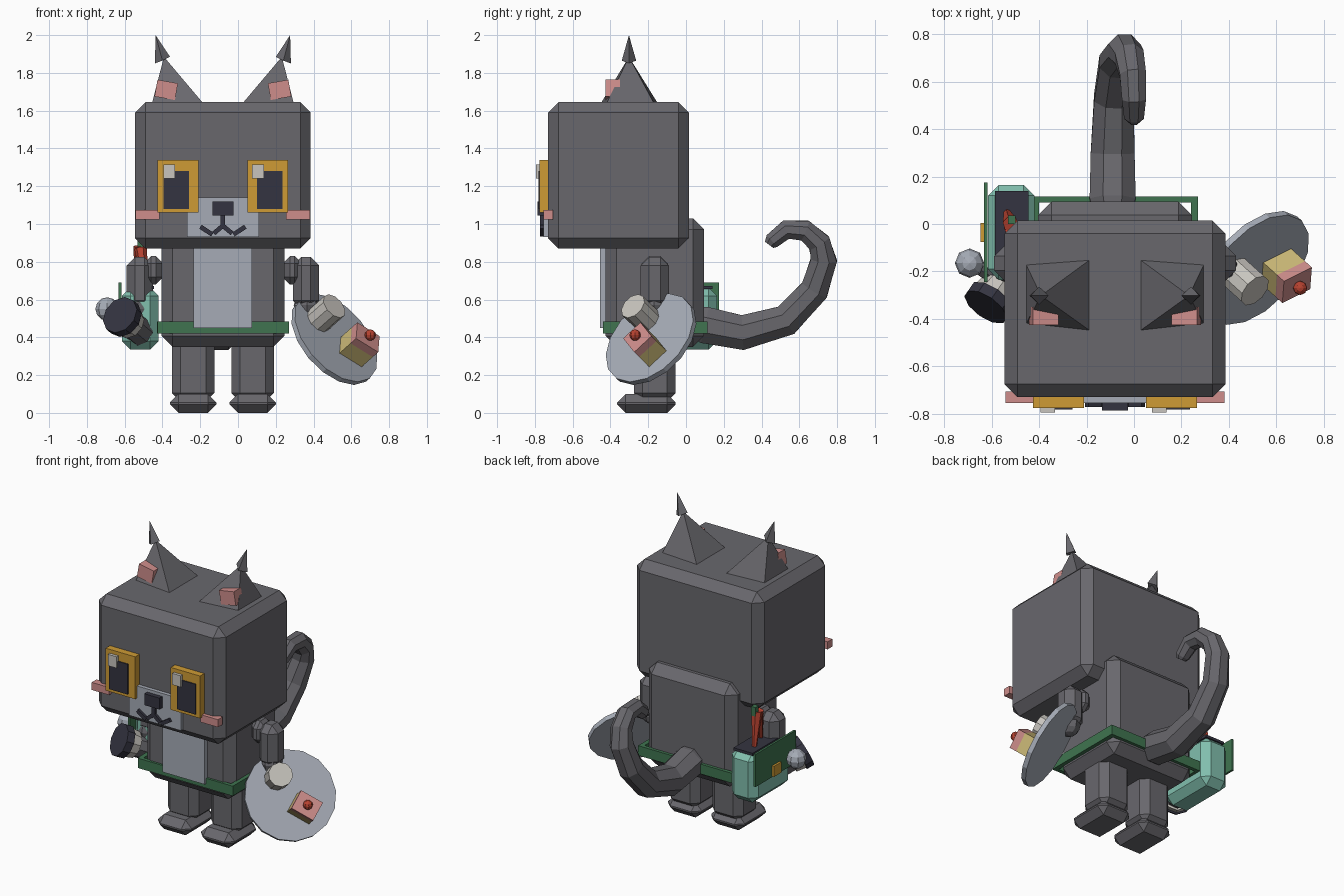
import bpy, bmesh, math
from mathutils import Vector, Matrix

if "Cube" in bpy.data.objects:
    bpy.data.objects.remove(bpy.data.objects["Cube"])

CX = -0.08  # character's centre line


def mat(name, r, g, b):
    m = bpy.data.materials.new(name)
    m.diffuse_color = (r, g, b, 1)
    m.use_nodes = True
    m.node_tree.nodes["Principled BSDF"].inputs["Base Color"].default_value = m.diffuse_color
    return m


GREY = mat("grey fur", .140, .137, .152)
LIGHT = mat("light grey", .38, .41, .47)
YELLOW = mat("amber", .62, .33, .035)
DARK = mat("charcoal", .034, .034, .052)
PINK = mat("pink", .62, .27, .26)
GREEN = mat("belt green", .05, .175, .08)
TEAL = mat("pouch teal", .22, .52, .42)
WHITE = mat("off white", .58, .56, .52)
RED = mat("pepper red", .48, .055, .03)
CREAM = mat("sponge cream", .62, .50, .19)


def finish(name, bm, m, matrix=None):
    bmesh.ops.recalc_face_normals(bm, faces=bm.faces)
    me = bpy.data.meshes.new(name)
    bm.to_mesh(me)
    bm.free()
    me.materials.append(m)
    ob = bpy.data.objects.new(name, me)
    bpy.context.collection.objects.link(ob)
    if matrix:
        ob.matrix_world = matrix
    return ob


def box(name, x, y, z, m, bevel=0, tilt=0):
    """Box from (min, max) pairs, optionally chamfered and turned about y."""
    bm = bmesh.new()
    bmesh.ops.create_cube(bm, size=1)
    bmesh.ops.scale(bm, vec=(x[1] - x[0], y[1] - y[0], z[1] - z[0]), verts=bm.verts)
    if bevel:
        bmesh.ops.bevel(bm, geom=bm.edges[:], offset=bevel, segments=1, affect='EDGES')
    c = Vector((sum(x) / 2, sum(y) / 2, sum(z) / 2))
    return finish(name, bm, m, Matrix.Translation(c) @ Matrix.Rotation(tilt, 4, 'Y'))


def flip(x):
    return (2 * CX - x[1], 2 * CX - x[0])


def pair(name, x, y, z, m, bevel=0, tilt=0):
    """Box on the +x side and its mirror across the centre line."""
    box(name + "_a", x, y, z, m, bevel, tilt)
    box(name + "_b", flip(x), y, z, m, bevel, -tilt)


def rod(name, a, b, r1, r2, m, sides=8):
    a, b = Vector(a), Vector(b)
    bm = bmesh.new()
    bmesh.ops.create_cone(bm, cap_ends=True, segments=sides, radius1=r1, radius2=r2, depth=(b - a).length)
    rot = (b - a).to_track_quat('Z', 'Y').to_matrix().to_4x4()
    return finish(name, bm, m, Matrix.Translation((a + b) / 2) @ rot)


def ball(name, c, r, m, u=8, v=6):
    bm = bmesh.new()
    bmesh.ops.create_uvsphere(bm, u_segments=u, v_segments=v, radius=r)
    return finish(name, bm, m, Matrix.Translation(c))


def tube(name, pts, m, sides=8):
    """Tapering tube through (x, y, z, radius) points."""
    bm, rings = bmesh.new(), []
    ps = [Vector(p[:3]) for p in pts]
    for i, p in enumerate(ps):
        t = (ps[min(i + 1, len(ps) - 1)] - ps[max(i - 1, 0)]).normalized()
        u = Vector((1, 0, 0))
        u = (u - t * u.dot(t)).normalized()
        w = t.cross(u)
        angs = [(k + .5) * math.tau / sides for k in range(sides)]
        rings.append([bm.verts.new(p + (u * math.cos(a) + w * math.sin(a)) * pts[i][3]) for a in angs])
    for a, b in zip(rings, rings[1:]):
        for k in range(sides):
            bm.faces.new((a[k], a[(k + 1) % sides], b[(k + 1) % sides], b[k]))
    bm.faces.new(rings[0])
    bm.faces.new(rings[-1])
    return finish(name, bm, m)


# Head and body
box("head", (-.545, .385), (-.73, .015), (.87, 1.645), GREY, .055)
box("body", (-.405, .245), (-.425, .095), (.35, 1.03), GREY, .058)
box("belly", (-.235, .075), (-.455, -.41), (.45, .93), LIGHT)

# Belt: four bars around the waist
box("belt_front", (-.425, .27), (-.44, -.415), (.42, .485), GREEN)
box("belt_back", (-.425, .27), (.09, .115), (.42, .485), GREEN)
pair("belt_side", (.24, .27), (-.415, .09), (.42, .485), GREEN)

# Legs and feet
pair("leg", (-.035, .19), (-.275, -.055), (.06, .42), GREY, .045)
pair("foot", (-.045, .2), (-.365, -.055), (0, .1), GREY, .045)

# Arms
pair("shoulder", (.235, .34), (-.235, -.095), (.68, .83), GREY, .04)
pair("arm", (.29, .43), (-.24, -.09), (.55, .825), GREY, .045)

# Eyes, cheeks, muzzle, nose
pair("eye", (.05, .265), (-.775, -.72), (1.06, 1.34), YELLOW)
pair("pupil", (.1, .235), (-.782, -.77), (1.08, 1.28), DARK)
for i, x in enumerate((-.395, .075)):
    box(f"eye_glint_{i}", (x, x + .062), (-.795, -.77), (1.24, 1.315), WHITE)
pair("cheek", (.255, .382), (-.755, -.705), (1.025, 1.075), PINK)
box("muzzle", (-.27, .11), (-.755, -.72), (.93, 1.14), LIGHT)
box("nose", (-.135, -.025), (-.785, -.75), (1.045, 1.12), DARK)
box("mouth_stem", (-.092, -.068), (-.772, -.75), (.98, 1.05), DARK)
pair("mouth_inner", (-.083, -.025), (-.772, -.75), (.957, .981), DARK, 0, math.radians(40))
pair("mouth_outer", (-.03, .045), (-.772, -.75), (.953, .977), DARK, 0, math.radians(-33))

# Ears: skewed pyramid, hooked tip, pink inset
for s, side in ((1, "a"), (-1, "b")):
    def P(x, y, z):
        return (CX + s * x, y, z)
    parts = (("ear", [P(.105, -.15, 1.64), P(.105, -.45, 1.64), P(.375, -.42, 1.64), P(.375, -.17, 1.64)],
              P(.312, -.302, 1.885)),
             ("ear_tip", [P(.28, -.302, 1.885), P(.32, -.34, 1.865), P(.36, -.302, 1.85), P(.32, -.264, 1.865)],
              P(.356, -.302, 2.0)))
    for name, base, apex in parts:
        bm = bmesh.new()
        q = [bm.verts.new(p) for p in base]
        a = bm.verts.new(apex)
        bm.faces.new(q)
        for k in range(4):
            bm.faces.new((q[k], q[(k + 1) % 4], a))
        finish(f"{name}_{side}", bm, GREY)
pair("ear_inner", (.165, .275), (-.425, -.35), (1.665, 1.755), PINK, 0, math.radians(-10))

# Curled tail
tube("tail", [(-.09, .05, .48, .09), (-.09, .10, .465, .105), (-.09, .30, .425, .1), (-.085, .53, .49, .09),
              (-.07, .68, .65, .082), (-.04, .73, .81, .075), (-.02, .705, .90, .066),
              (-.005, .63, .965, .06), (.0, .53, .97, .055), (.0, .455, .91, .045), (.0, .44, .89, .03)], GREY)

# Tilted plate with cup and cake
n = Vector((.62, -.56, .55)).normalized()
u = Vector((.158, .079, -.098))
u = (u - n * u.dot(n)).normalized()
w = n.cross(u)
C = Vector((.51, -.185, .39))
rod("plate", C - n * .015, C + n * .015, .28, .28, LIGHT, 16)
cup = C + Vector((-.035, -.065, .145)) - n * .094
rod("cup", cup + n * .01, cup + n * .15, .075, .075, WHITE, 10)
ball("hand_a", (.365, -.17, .57), .07, GREY)
cake = C + Vector((.08, .015, -.076))
basis = Matrix((u, w, n)).transposed().to_4x4()
for name, lo, hi, m in (("cake_sponge", .01, .11, CREAM), ("cake_icing", .11, .157, PINK)):
    ob = box(name, (-.075, .075), (-.0625, .0625), (lo, hi), m)
    ob.matrix_world = Matrix.Translation(cake) @ basis @ ob.matrix_world
ball("cherry", cake + n * .178, .03, RED)

# Side pouch with opening, flap and clasp
box("pouch", (-.615, -.42), (-.235, .165), (.335, .665), TEAL, .045)
box("pouch_opening", (-.585, -.445), (-.2, .14), (.655, .672), DARK)
box("pouch_flap", (-.632, -.618), (-.245, .175), (.475, .69), GREEN)
box("pouch_clasp", (-.646, -.63), (-.075, .005), (.48, .55), YELLOW)

# Peppers standing in the pouch
rod("pepper_a", (-.535, .05, .66), (-.52, .0, .88), .014, .034, RED, 6)
rod("pepper_b", (-.49, -.08, .66), (-.515, -.02, .87), .014, .034, RED, 6)
box("pepper_stalk", (-.532, -.5), (.0, .035), (.86, .92), GREEN)

# Hand torch on the other side
d = Vector((-.5, -.72, .42)).normalized()
T = Vector((-.615, -.335, .51))
rod("torch_lens", T - d * .03, T + d * .02, .105, .105, DARK, 10)
rod("torch_ring", T - d * .09, T - d * .03, .085, .095, WHITE, 10)
rod("torch_body", T - d * .20, T - d * .09, .075, .075, GREY, 8)
ball("hand_b", (-.53, -.18, .55), .07, GREY)
ball("torch_knob", (-.693, -.165, .55), .062, LIGHT)
rod("torch_knob_stem", (-.693, -.165, .55), (-.58, -.235, .47), .025, .03, GREY, 6)
